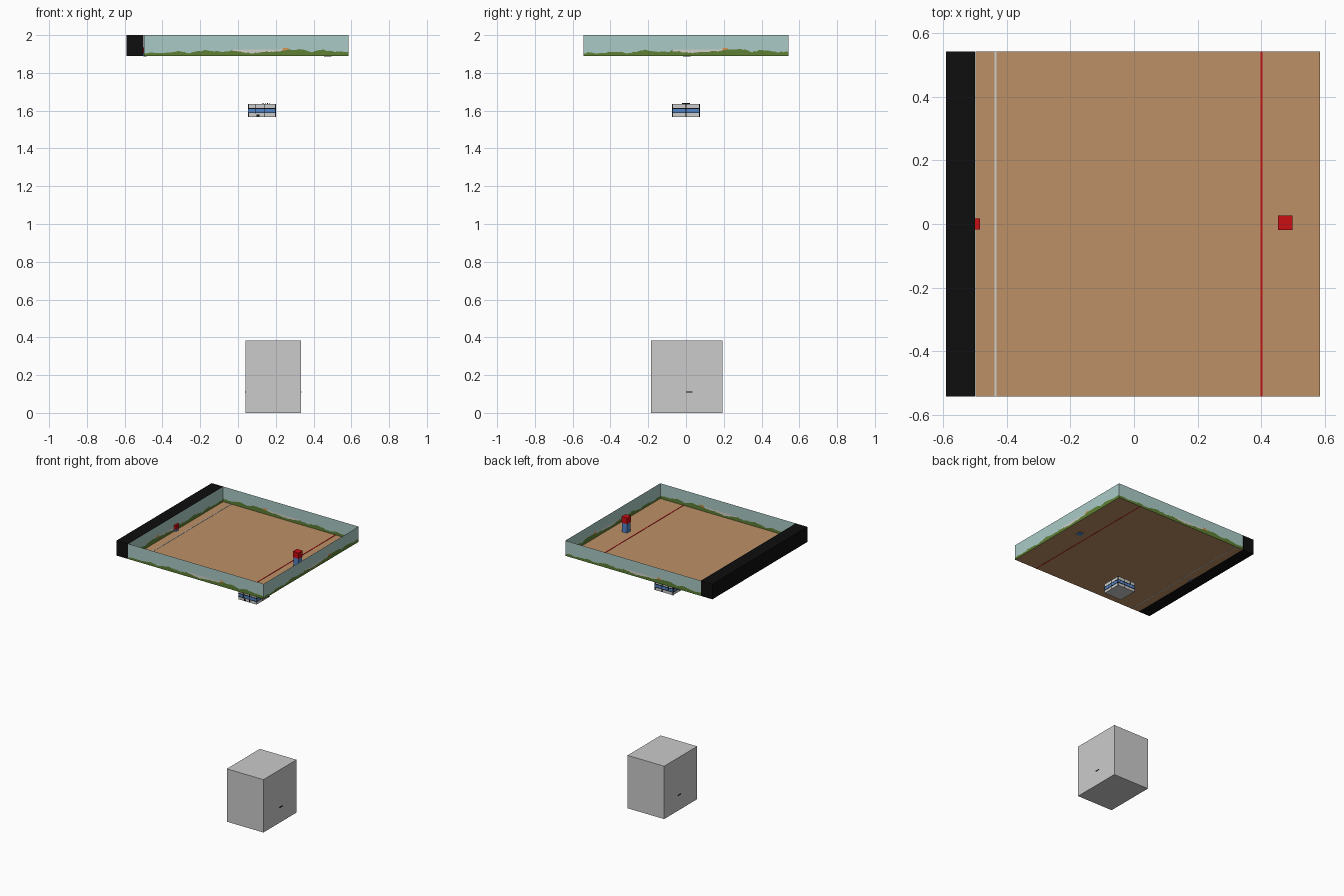
import bpy, bmesh, math, random

if "Cube" in bpy.data.objects:
    bpy.data.objects.remove(bpy.data.objects["Cube"])

random.seed(4)


def mat(name, r, g, b):
    lin = [((c / 255 + 0.055) / 1.055) ** 2.4 for c in (r, g, b)]
    m = bpy.data.materials.new(name)
    m.diffuse_color = (*lin, 1)
    m.use_nodes = True
    m.node_tree.nodes["Principled BSDF"].inputs["Base Color"].default_value = m.diffuse_color
    return m


SKY = mat("sky teal", 170, 203, 198)
GREEN = mat("hill green", 94, 128, 52)
PALE = mat("pale grey", 208, 208, 203)
ORANGE = mat("tree orange", 215, 150, 85)
TAN = mat("floor tan", 190, 144, 102)
RED = mat("marker red", 203, 14, 20)
BLACK = mat("black", 14, 14, 14)
GREY = mat("block grey", 203, 203, 203)
BLUE = mat("window blue", 82, 133, 200)


def make(name, verts, faces, mats, idx=None):
    me = bpy.data.meshes.new(name)
    me.from_pydata(verts, [], faces)
    for m in mats:
        me.materials.append(m)
    if idx:
        for p, i in zip(me.polygons, idx):
            p.material_index = i
    ob = bpy.data.objects.new(name, me)
    bpy.context.collection.objects.link(ob)
    return ob


def box(name, x0, x1, y0, y1, z0, z1, m):
    v = [(x, y, z) for z in (z0, z1) for x, y in ((x0, y0), (x1, y0), (x1, y1), (x0, y1))]
    f = [(3, 2, 1, 0), (4, 5, 6, 7)]
    f += [(i, (i + 1) % 4, (i + 1) % 4 + 4, i + 4) for i in range(4)]
    return make(name, v, f, [m])


# Arena extents
X0, X1, Y, ZB, ZT = -0.50, 0.585, 0.542, 1.89, 2.0

# Skyline key points: (fraction along wall, hill height)
HILLS = [(0, .012), (.04, .02), (.07, .012), (.16, .024), (.22, .014), (.3, .03), (.38, .02),
         (.45, .026), (.52, .014), (.6, .022), (.66, .024), (.7, .032), (.78, .034),
         (.82, .02), (.88, .032), (.93, .02), (1, .022)]


def hill(u):
    for (a, h), (b, k) in zip(HILLS, HILLS[1:]):
        if u <= b:
            return h + (k - h) * (u - a) / (b - a)
    return HILLS[-1][1]


def wall(name, p, q):
    # One sheet in stacked rows: green hills, distant strip, sky
    n = 90
    verts, faces, idx = [], [], []
    for i in range(n + 1):
        u = i / n
        h = hill(u) + random.uniform(-.003, .003)
        far = .042 if .675 < u < .71 else (.033 if .43 < u < .68 else h)
        x, y = (p[k] + (q[k] - p[k]) * u for k in (0, 1))
        verts += [(x, y, ZB + z) for z in (0, h, max(h, far) + .0005, ZT - ZB)]
    for i in range(n):
        u = (i + .5) / n
        for r in range(3):
            a = i * 4 + r
            faces.append((a, a + 4, a + 5, a + 1))
            idx.append((0, (3 if .675 < u < .71 else 1 if .43 < u < .68 else 0), 2)[r])
    make(name, verts, faces, [GREEN, PALE, SKY, ORANGE], idx)


XI = X0 + .002
corners = [(XI, -Y), (X1, -Y), (X1, Y), (XI, Y)]
for i, nm in enumerate(("front_wall", "right_wall", "back_wall", "left_wall")):
    wall(nm, corners[i], corners[(i + 1) % 4])

# Arena floor, lines and the black end block
make("arena_floor", [(x, y, ZB) for x, y in corners], [(0, 1, 2, 3)], [TAN])
box("red_line", .397, .403, -Y, Y, ZB - .001, ZB + .002, RED)
box("white_line", -.438, -.432, -Y, Y, ZB - .001, ZB + .002, PALE)
box("black_end_block", -.59, X0, -Y, Y, ZB, ZT, BLACK)

# Blue post with a red cap, and the small red marker by the end wall
box("post", .455, .495, -.016, .024, ZB - .003, 1.957, BLUE)
box("post_cap", .452, .498, -.019, .027, 1.957, 2.0, RED)
box("end_marker", X0, -.483, -.018, .018, 1.905, 1.935, RED)
box("end_marker_base", X0, -.485, -.014, .014, ZB - .002, 1.905, BLUE)

# Hanging cabin with a window band, frame rails and mullions on each side
cx0, cx1, cy, cz0, cz1 = .055, .198, .071, 1.567, 1.636
box("cabin", cx0, cx1, -cy, cy, cz0, cz1, GREY)
for nm, z0, z1, e, m in (("window_band", 1.590, 1.610, .001, BLUE),
                         ("upper_rail", 1.609, 1.613, .002, BLACK),
                         ("lower_rail", 1.587, 1.591, .002, BLACK)):
    box(nm, cx0 - e, cx1 + e, -cy - e, cy + e, z0, z1, m)
for s in (-1, 1):
    y = s * cy
    box("mullion", .140, .144, y - .002, y + .002, cz0, cz1, BLACK)
    box("thin_mullion", .091, .093, y - .002, y + .002, 1.585, 1.632, BLACK)
for x in (cx0, cx1):
    box("side_mullion", x - .002, x + .002, -.002, .002, cz0, cz1, BLACK)
    box("corner_trim", x - .002, x + .002, cy - .003, cy + .001, cz0, cz1, BLACK)
box("cabin_step", .098, .114, -cy - .002, -cy + .01, cz0 + .002, cz0 + .014, BLACK)
for i in range(4):
    x = .13 + i * .012
    box("roof_stud", x, x + .004, -.02, .02, cz1, cz1 + .004, BLACK)

# Large grey block at the bottom with a thin bar through it
box("base_block", .04, .333, -.185, .192, 0, .382, GREY)
box("through_bar", .038, .335, 0, .034, .107, .113, BLACK)
